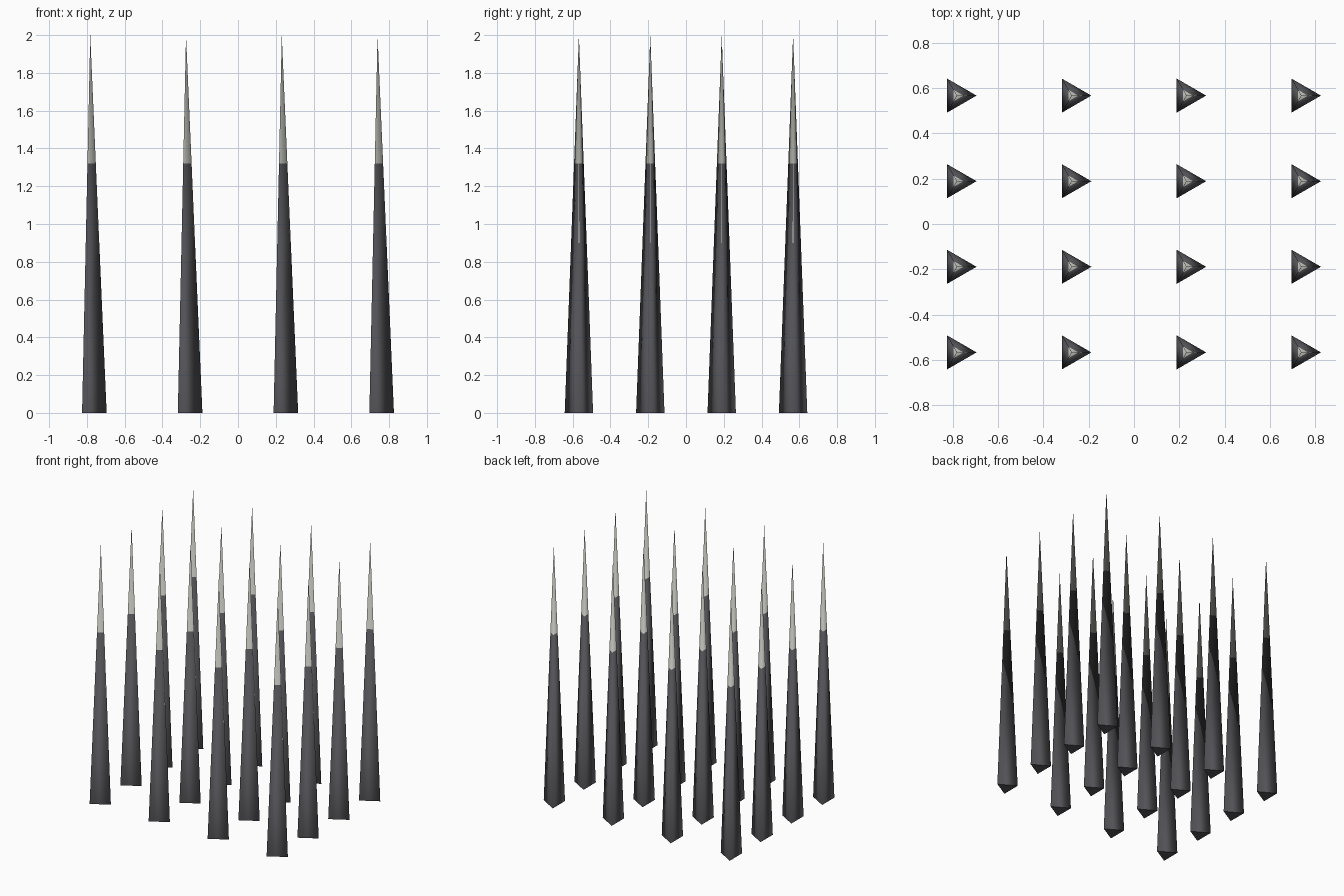
import bpy
import math

if "Cube" in bpy.data.objects:
    bpy.data.objects.remove(bpy.data.objects["Cube"])


def material(name, rgb):
    m = bpy.data.materials.new(name)
    m.diffuse_color = (*rgb, 1)
    m.use_nodes = True
    m.node_tree.nodes["Principled BSDF"].inputs["Base Color"].default_value = m.diffuse_color
    return m


dark = material("dark grey", (0.085, 0.085, 0.095))
light = material("pale grey", (0.50, 0.50, 0.46))

R, H = 0.0868, 2.0                      # base circumradius and height
corner = [(R * math.cos(a), R * math.sin(a))
          for a in (0, 2 * math.pi / 3, 4 * math.pi / 3)]


def along(p, q, f):
    return (p[0] + (q[0] - p[0]) * f, p[1] + (q[1] - p[1]) * f)


# Triangular section, with two extra points bounding the pale strip on the +x edge
section = [corner[0], along(corner[0], corner[1], 0.05), corner[1],
           corner[2], along(corner[0], corner[2], 0.05)]
n = len(section)
levels = [0, 0.9, 1.32]

verts = [(x * (1 - z / H), y * (1 - z / H), z) for z in levels for x, y in section]
verts.append((0, 0, H))
apex = len(verts) - 1

# Cap, side walls and pale tip
faces, slots = [tuple(reversed(range(n)))], [0]
for k in range(len(levels)):
    for i in range(n):
        j = (i + 1) % n
        a, b = k * n + i, k * n + j
        if k == len(levels) - 1:
            faces.append((a, b, apex))
            slots.append(1)
        else:
            faces.append((a, b, b + n, a + n))
            slots.append(1 if k == 1 and i in (0, n - 1) else 0)

mesh = bpy.data.meshes.new("spike")
mesh.from_pydata(verts, [], faces)
mesh.materials.append(dark)
mesh.materials.append(light)
for p, s in zip(mesh.polygons, slots):
    p.material_index = s
    p.use_smooth = True
mesh.update()

# Smooth sides: normals run from radial at the base to upright at the apex
normals = []
for p in mesh.polygons:
    for v in p.vertices:
        x, y, z = verts[v]
        d = (0, 0, -1) if p.index == 0 else (x / R, y / R, z / H)
        length = math.sqrt(sum(c * c for c in d))
        normals.append(tuple(c / length for c in d))
mesh.normals_split_custom_set(normals)

# Four by four field of spikes
for i in range(4):
    for j in range(4):
        ob = bpy.data.objects.new(f"spike_{i}_{j}", mesh)
        ob.location = ((i - 1.5) * 0.507 - R / 4, (j - 1.5) * 0.378, 0)
        bpy.context.collection.objects.link(ob)
